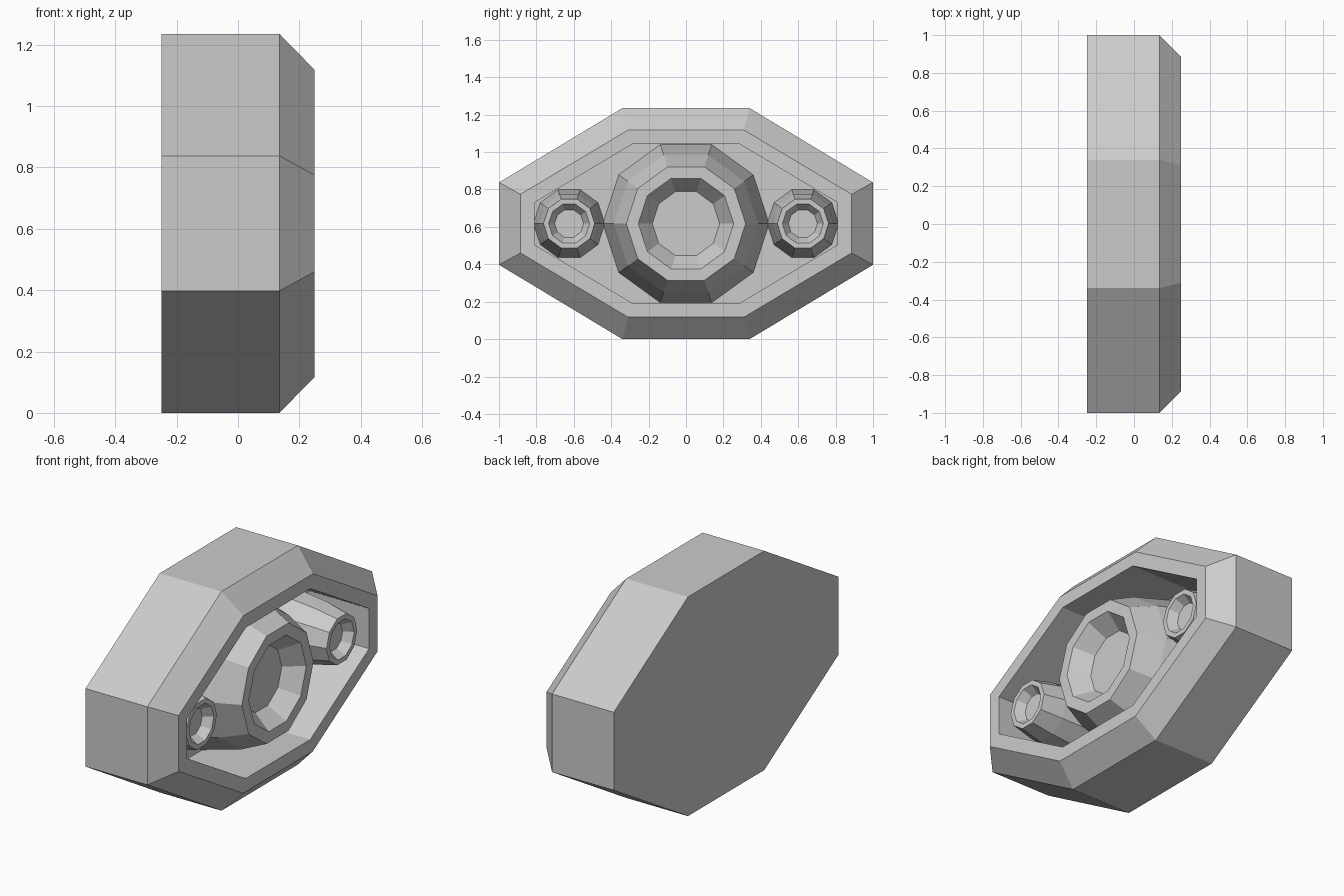
import bpy, bmesh
from math import cos, sin, tau

if "Cube" in bpy.data.objects:
    bpy.data.objects.remove(bpy.data.objects["Cube"])

ZC = 0.6175      # height of the lamp axis
FLOOR = -0.13    # depth of the recess


def loft(name, rings):
    """Bridge equal-length rings of points and cap both ends."""
    bm = bmesh.new()
    loops = [[bm.verts.new(p) for p in r] for r in rings]
    n = len(loops[0])
    for a, b in zip(loops, loops[1:]):
        for i in range(n):
            j = (i + 1) % n
            bm.faces.new((a[i], a[j], b[j], b[i]))
    bm.faces.new(loops[0][::-1])
    bm.faces.new(loops[-1])
    bmesh.ops.recalc_face_normals(bm, faces=bm.faces)
    mesh = bpy.data.meshes.new(name)
    bm.to_mesh(mesh)
    bm.free()
    ob = bpy.data.objects.new(name, mesh)
    bpy.context.collection.objects.link(ob)
    return ob


def octagon(x, y_end, z_end, y_top, z_top):
    """Stretched octagon, sizes measured from its centre."""
    pts = [(y_end, z_end), (y_top, z_top), (-y_top, z_top), (-y_end, z_end)]
    pts += [(-y, -z) for y, z in pts]
    return [(x, y, ZC + z) for y, z in pts]


def decagon(x, y, r):
    return [(x, y + r * cos(tau * i / 10), ZC + r * sin(tau * i / 10)) for i in range(10)]


# Housing: bevelled block with a recess in the +x face
loft("housing", [
    octagon(-0.25, 1.0, 0.22, 0.34, 0.6175),
    octagon(0.135, 1.0, 0.22, 0.34, 0.6175),
    octagon(0.25, 0.885, 0.157, 0.31, 0.50),
    octagon(0.25, 0.81, 0.113, 0.287, 0.425),
    octagon(FLOOR, 0.81, 0.113, 0.287, 0.425),
])


# Lamps: stepped cones with a shallow cup in the end
def lamp(name, y, s, front, mid, cup):
    loft(name, [
        decagon(FLOOR - 0.01, y, 0.447 * s),
        decagon(mid, y, 0.385 * s),
        decagon(front, y, 0.319 * s),
        decagon(front, y, 0.255 * s),
        decagon(front - cup, y, 0.18 * s),
    ])


lamp("main_lamp", 0, 1.0, 0.247, 0.10, 0.10)
for side, label in ((-1, "front"), (1, "rear")):
    lamp(label + "_side_lamp", side * 0.625, 0.43, 0.21, 0.08, 0.05)
